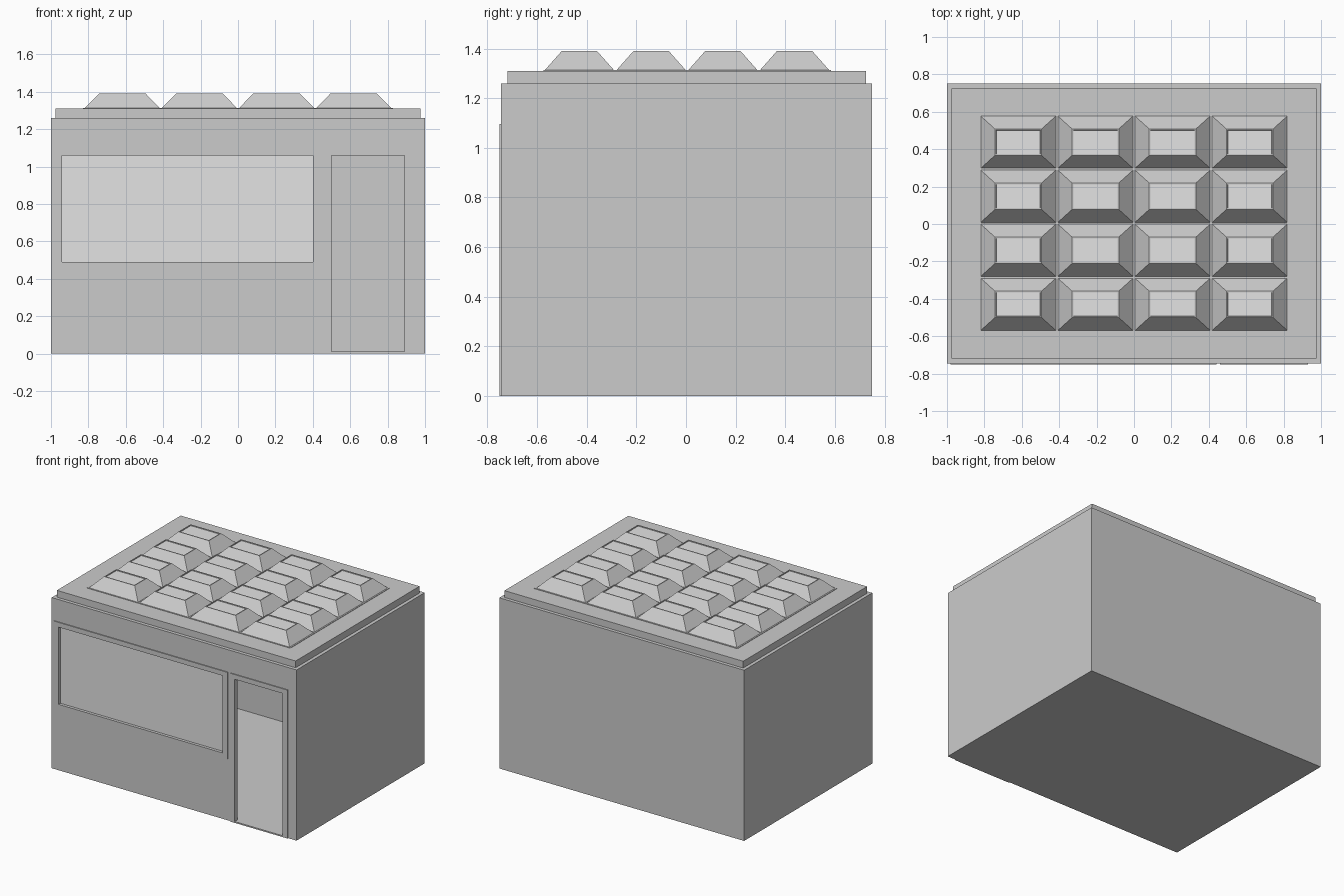
import bpy, bmesh

if "Cube" in bpy.data.objects:
    bpy.data.objects.remove(bpy.data.objects["Cube"])


def material(name, v):
    m = bpy.data.materials.new(name)
    m.diffuse_color = (v, v, v, 1)
    m.use_nodes = True
    m.node_tree.nodes["Principled BSDF"].inputs["Base Color"].default_value = m.diffuse_color
    return m


GREY = material("wall grey", 0.60)
GLASS = material("pale glass", 0.77)


def finish(name, bm, mats):
    me = bpy.data.meshes.new(name)
    bm.to_mesh(me)
    bm.free()
    for m in mats:
        me.materials.append(m)
    ob = bpy.data.objects.new(name, me)
    bpy.context.collection.objects.link(ob)
    return ob


def box(name, x, y, z, mat=GREY):
    """Box from (min, max) ranges on each axis."""
    bm = bmesh.new()
    bmesh.ops.create_cube(bm, size=1)
    for v in bm.verts:
        for i, (a, b) in enumerate((x, y, z)):
            v.co[i] = a if v.co[i] < 0 else b
    return finish(name, bm, [mat])


def cut(ob, *cutters):
    for c in cutters:
        mod = ob.modifiers.new("opening", 'BOOLEAN')
        mod.operation = 'DIFFERENCE'
        mod.solver = 'EXACT'
        mod.object = c


T = 0.025                       # wall thickness
Y0, Y1, H = -0.745, 0.75, 1.26

# Hollow shell
box("floor", (-1, 1), (Y0, Y1), (0, 0.01))
box("left_wall", (-1, -1 + T), (Y0, Y1), (0, H))
box("right_wall", (1 - T, 1), (Y0, Y1), (0, H))
box("back_wall", (-1, 1), (Y1 - T, Y1), (0, H))
front = box("front_wall", (-1, 1), (Y0, Y0 + T), (0, H))

# Roof slab, set in from the walls
box("roof", (-1 + T, 1 - T), (-0.72, Y1 - T), (1.23, 1.31))

# Thin frames around the window and the open doorway
window_frame = box("window_frame", (-0.98, 0.44), (-0.752, Y0), (0.455, 1.095))
door_frame = box("door_frame", (0.46, 0.93), (-0.752, Y0), (0, 1.095))

# Openings
window_cut = box("window_cutter", (-0.94, 0.40), (-0.85, -0.65), (0.49, 1.06))
door_cut = box("door_cutter", (0.50, 0.89), (-0.85, -0.65), (0.01, 1.06))
for c in (window_cut, door_cut):
    c.hide_render = True
    c.display_type = 'WIRE'
cut(front, window_cut, door_cut)
cut(window_frame, window_cut)
cut(door_frame, door_cut)

# Window glass
box("window_glass", (-0.945, 0.405), (-0.730, -0.724), (0.485, 1.065), GLASS)

# Skylight curb
box("skylight_curb", (-0.83, 0.83), (-0.575, 0.585), (1.305, 1.313))


def skylight(name, cx, cy):
    """Tapered block with a glass pane set into its top."""
    bm = bmesh.new()
    bmesh.ops.create_cube(bm, size=1)
    for v in bm.verts:
        top = v.co.z > 0
        w, d = (0.25, 0.142) if top else (0.405, 0.282)
        v.co = (cx + v.co.x * w, cy + v.co.y * d, 1.39 if top else 1.311)
    bm.normal_update()
    pane = max(bm.faces, key=lambda f: f.normal.z)
    bmesh.ops.inset_region(bm, faces=[pane], thickness=0.01)
    bmesh.ops.inset_region(bm, faces=[pane], thickness=0.001, depth=-0.005)
    pane.material_index = 1
    return finish(name, bm, [GREY, GLASS])


# Four by four grid of skylights
for i in range(4):
    for j in range(4):
        skylight(f"skylight_{i}_{j}", (i - 1.5) * 0.4125, 0.004 + (j - 1.5) * 0.289)
